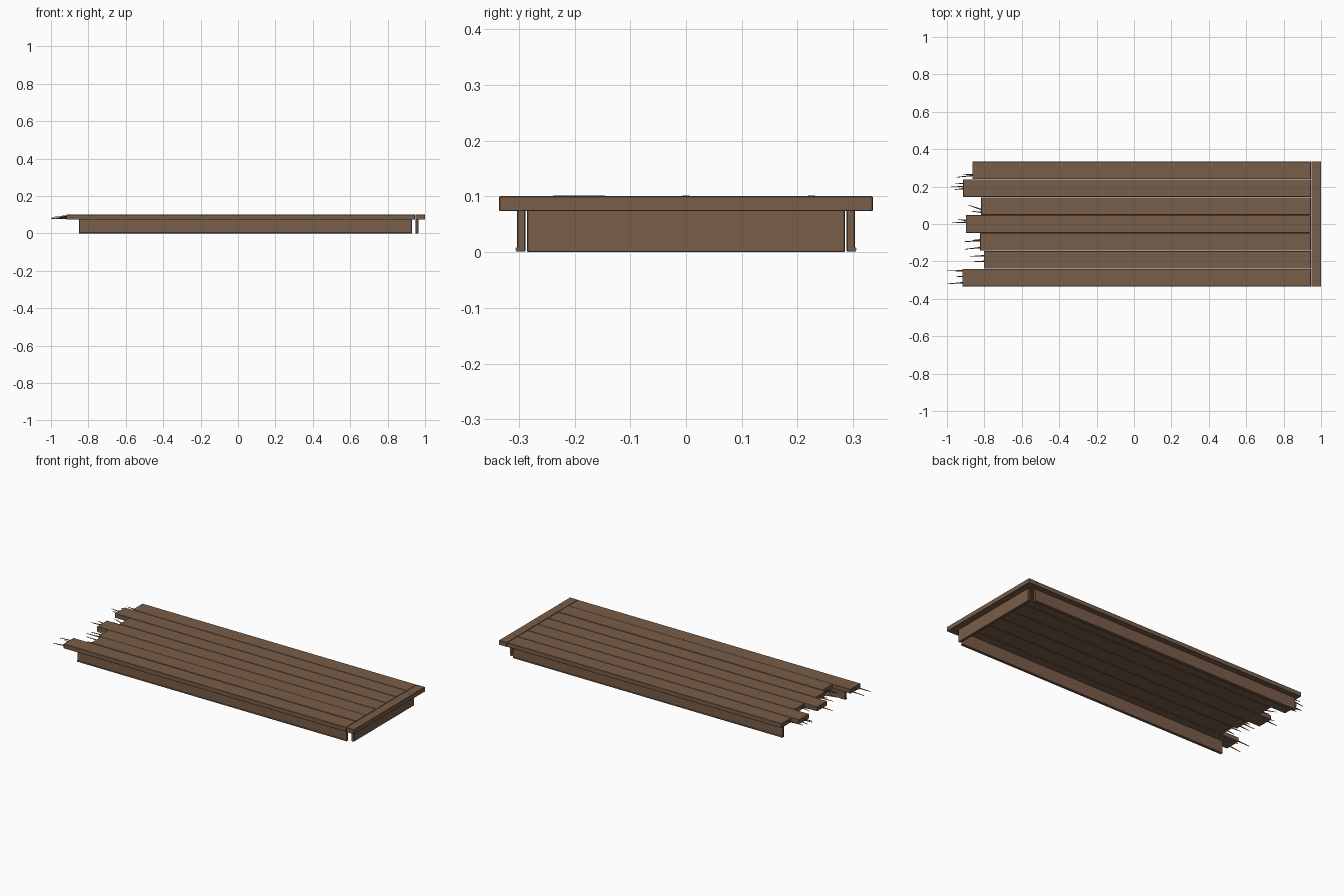
import bpy, math
from mathutils import Vector

wood = bpy.data.materials.new("wood")
wood.diffuse_color = (0.19, 0.11, 0.065, 1)


def box(name, x0, x1, y0, y1, z0, z1, bevel=0.0015):
    bpy.ops.mesh.primitive_cube_add(size=1, location=((x0 + x1) / 2, (y0 + y1) / 2, (z0 + z1) / 2))
    o = bpy.context.object
    o.name = name
    o.scale = (x1 - x0, y1 - y0, z1 - z0)
    bpy.ops.object.transform_apply(location=False, rotation=False, scale=True)
    o.data.materials.append(wood)
    m = o.modifiers.new("bevel", 'BEVEL')
    m.width = bevel
    m.segments = 1
    return o


def rod(name, a, b, r1, r2, sides):
    a, b = Vector(a), Vector(b)
    d = b - a
    bpy.ops.mesh.primitive_cone_add(vertices=sides, radius1=r1, radius2=r2, depth=d.length,
                                    location=(a + b) / 2,
                                    rotation=d.to_track_quat('Z', 'Y').to_euler())
    o = bpy.context.object
    o.name = name
    o.data.materials.append(wood)
    return o


# Top planks, front to back, each snapped off at a different length
ends = [-0.918, -0.803, -0.823, -0.899, -0.818, -0.914, -0.864]
lift = [0.0, 0.0015, 0.0, -0.0005, 0.0, 0.0, 0.0]
pitch = 0.67 / 7
for i, (x, dz) in enumerate(zip(ends, lift)):
    y = -0.335 + pitch * i
    box(f"plank_{i + 1}", x, 0.946, y + 0.001, y + pitch - 0.001, 0.074 + dz, 0.1005 + dz)

# Splinters on the broken ends: plank, y, tip x, tip y shift, root z, tip z
splinters = [
    (0, -0.250, -1.000, 0.000, 0.086, 0.082), (0, -0.281, -0.948, 0.000, 0.090, 0.093),
    (0, -0.313, -0.998, -0.007, 0.082, 0.078),
    (1, -0.169, -0.878, -0.004, 0.088, 0.092), (1, -0.199, -0.856, -0.002, 0.083, 0.080),
    (2, -0.083, -0.870, -0.005, 0.090, 0.094), (2, -0.090, -0.905, -0.004, 0.084, 0.082),
    (2, -0.125, -0.905, -0.010, 0.087, 0.090),
    (3, 0.010, -0.974, -0.004, 0.086, 0.083), (3, 0.018, -0.940, 0.006, 0.090, 0.094),
    (4, 0.062, -0.870, 0.006, 0.085, 0.088), (4, 0.075, -0.886, 0.026, 0.090, 0.092),
    (5, 0.200, -0.978, 0.003, 0.086, 0.090), (5, 0.190, -0.958, -0.006, 0.089, 0.084),
    (5, 0.215, -0.955, 0.004, 0.082, 0.079),
    (6, 0.260, -0.948, -0.010, 0.086, 0.083), (6, 0.264, -0.915, 0.002, 0.090, 0.093),
]
for n, (p, y, tx, dy, z0, z1) in enumerate(splinters):
    rod(f"splinter_{n + 1}", (ends[p] + 0.01, y, z0), (tx, y + dy, z1), 0.004, 0.0015, 5)

# Cross board capping the intact end, with three pegs
box("end_board", 0.948, 1.0, -0.335, 0.335, 0.0735, 0.1008)
for n, y in enumerate((-0.225, 0, 0.225)):
    rod(f"peg_{n + 1}", (0.974, y, 0.09), (0.974, y, 0.1018), 0.006, 0.006, 10)

# Aprons under the top, long ones with a bead along the lower edge
for side, s in (("front", -1), ("back", 1)):
    y0, y1 = sorted((s * 0.288, s * 0.303))
    box(f"{side}_apron", -0.85, 0.93, y0, y1, 0.001, 0.075)
    rod(f"{side}_bead", (-0.85, s * 0.3015, 0.005), (0.93, s * 0.3015, 0.005), 0.0045, 0.0045, 8)
box("end_apron", 0.949, 0.964, -0.285, 0.285, 0.0, 0.075)
